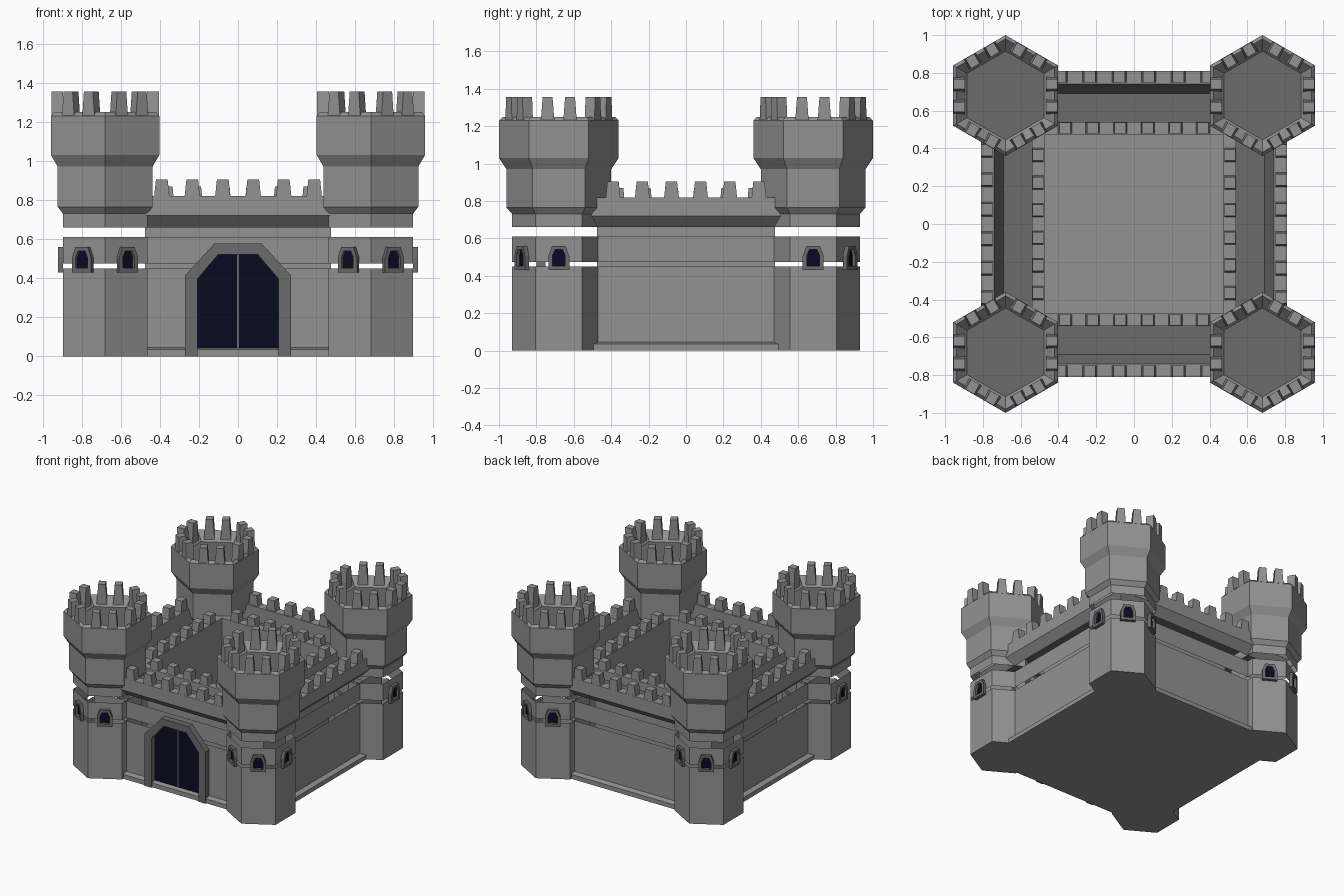
import bpy, bmesh
from math import radians, sqrt, cos, sin
from mathutils import Vector, Matrix

cube = bpy.data.objects.get("Cube")
if cube:
    bpy.data.objects.remove(cube, do_unlink=True)


def material(name, rgb):
    m = bpy.data.materials.new(name)
    m.use_nodes = True
    m.diffuse_color = (*rgb, 1)
    m.node_tree.nodes["Principled BSDF"].inputs["Base Color"].default_value = (*rgb, 1)
    return m


MATS = [material("stone", (0.29, 0.29, 0.29)),
        material("dark_stone", (0.145, 0.145, 0.145)),
        material("dark_navy", (0.003, 0.003, 0.015))]
STONE, DARK, NAVY = range(3)


def finish(name, bm):
    mesh = bpy.data.meshes.new(name)
    bm.to_mesh(mesh)
    bm.free()
    for m in MATS:
        mesh.materials.append(m)
    obj = bpy.data.objects.new(name, mesh)
    bpy.context.collection.objects.link(obj)
    return obj


def loft(bm, loops, mats, start=None, end=None, closed=True):
    """Skin a list of point loops; start and end are cap materials."""
    rows = [[bm.verts.new(p) for p in loop] for loop in loops]
    n = len(rows[0])
    for a, b, mat in zip(rows, rows[1:], mats):
        for i in range(n if closed else n - 1):
            j = (i + 1) % n
            bm.faces.new((a[i], a[j], b[j], b[i])).material_index = mat
    if start is not None:
        bm.faces.new(rows[0][::-1]).material_index = start
    if end is not None:
        bm.faces.new(rows[-1]).material_index = end


def ring(radius, z, sides, first, centre=(0, 0)):
    angles = [radians(first + 360 * i / sides) for i in range(sides)]
    return [(centre[0] + radius * cos(a), centre[1] + radius * sin(a), z) for a in angles]


def square(profile):
    return [ring(c * sqrt(2), z, 4, 45) for c, z in profile]


def merlon(bm, matrix, z0, z1, base, top, depth):
    """Tapered battlement block; local x runs along the wall, y is outward."""
    def rect(w, d, z):
        pts = ((-w, -d), (w, -d), (w, d), (-w, d))
        return [matrix @ Vector((x / 2, y / 2, z)) for x, y in pts]
    loft(bm, [rect(base, depth, z0), rect(top, depth, z1)], [STONE], STONE, STONE)


def arch(bm, matrix, outer, inner, depth, recess):
    """Raised arch frame with a dark recessed panel; outlines are (u, z) halves."""
    def loop(half, d):
        pts = half + [(-u, z) for u, z in reversed(half)]
        return [matrix @ Vector((u, -d, z)) for u, z in pts]
    loft(bm, [loop(outer, 0), loop(outer, depth), loop(inner, depth), loop(inner, recess)],
         [DARK] * 3, None, NAVY, closed=False)


def facing(angle, distance, centre=(0, 0)):
    """Matrix whose local -y points outward along angle, at a distance."""
    a = radians(angle)
    pos = Vector((centre[0] + distance * cos(a), centre[1] + distance * sin(a), 0))
    return Matrix.Translation(pos) @ Matrix.Rotation(a + radians(90), 4, "Z")


# Lower curtain walls, split by two open slots
bm = bmesh.new()
loft(bm, square([(.79, 0), (.79, .035), (.75, .045), (.75, .45)]), [STONE] * 3, STONE)
loft(bm, square([(.75, .475), (.75, .61)]), [STONE])
finish("curtain_walls", bm)

# Parapet, walkway, courtyard walls and floor
bm = bmesh.new()
section = [(.75, .66), (.81, .72), (.81, .82), (.74, .82), (.69, .73),
           (.54, .73), (.54, .80), (.475, .80), (.475, .02)]
loft(bm, square(section), [STONE, STONE, STONE, DARK, DARK, STONE, STONE, STONE], None, STONE)
finish("parapet_and_courtyard", bm)

# Wall battlements, an outer and an inner row on each side
bm = bmesh.new()
for angle in range(0, 360, 90):
    for i in range(6):
        k = i - 2.5
        shift = Matrix.Translation((k * .156, 0, 0))
        merlon(bm, facing(angle, .779) @ shift, .81, .905, .08, .06, .06)
        shift = Matrix.Translation((k * .146, 0, 0))
        merlon(bm, facing(angle, .508) @ shift, .79, .87, .075, .06, .06)
finish("wall_battlements", bm)

# Corner towers
CROWN = [(.25, .66), (.25, .73), (.28, .765), (.28, .97), (.32, 1.03),
         (.32, 1.23), (.30, 1.25), (.235, 1.18)]
WINDOW_OUT = [(.056, .43), (.056, .505), (.036, .56)]
WINDOW_IN = [(.034, .452), (.034, .508), (.02, .54)]
APOTHEM = .25 * cos(radians(30))

for sx, xname in ((-1, "right"), (1, "left")):
    for sy, yname in ((-1, "front"), (1, "back")):
        c = (.68 * sx, .68 * sy)
        label = f"{yname}_{xname}_tower"

        def hexes(profile):
            return [ring(r, z, 6, 90, c) for r, z in profile]

        bm = bmesh.new()
        loft(bm, hexes([(.25, 0), (.25, .45)]), [STONE], STONE)
        loft(bm, hexes([(.25, .475), (.25, .61)]), [STONE])
        loft(bm, hexes(CROWN), [STONE] * 7, None, DARK)
        finish(label, bm)

        bm = bmesh.new()
        for angle in range(0, 360, 60):
            for u in (-.06, .06):
                m = facing(angle, .245, c) @ Matrix.Translation((u, 0, 0))
                merlon(bm, m, 1.19, 1.355, .078, .053, .06)
        finish(label + "_battlements", bm)

        # Windows on the three outward faces
        bm = bmesh.new()
        for angle in (60 * sy, 120 * sy, 0 if sx > 0 else 180):
            m = facing(angle, APOTHEM, c)
            arch(bm, m, WINDOW_OUT, WINDOW_IN, .025, .006)
            sill = [[m @ Vector((u, -d, z)) for u, d in
                     ((-.056, .025), (.056, .025), (.056, 0), (-.056, 0))] for z in (.43, .452)]
            loft(bm, sill, [DARK], DARK, DARK)
        finish(label + "_windows", bm)

# Gate with arched frame and a strip between the two leaves
bm = bmesh.new()
gate = facing(-90, .75)
arch(bm, gate, [(.27, 0), (.27, .415), (.12, .578)],
     [(.208, 0), (.208, .395), (.1, .522)], .05, .006)
finish("gate", bm)

bm = bmesh.new()
strip = [[gate @ Vector((u, -d, z)) for u, d in
          ((-.004, .01), (.004, .01), (.004, .006), (-.004, .006))] for z in (.04, .522)]
loft(bm, strip, [DARK], DARK, DARK)
finish("gate_centre_strip", bm)
